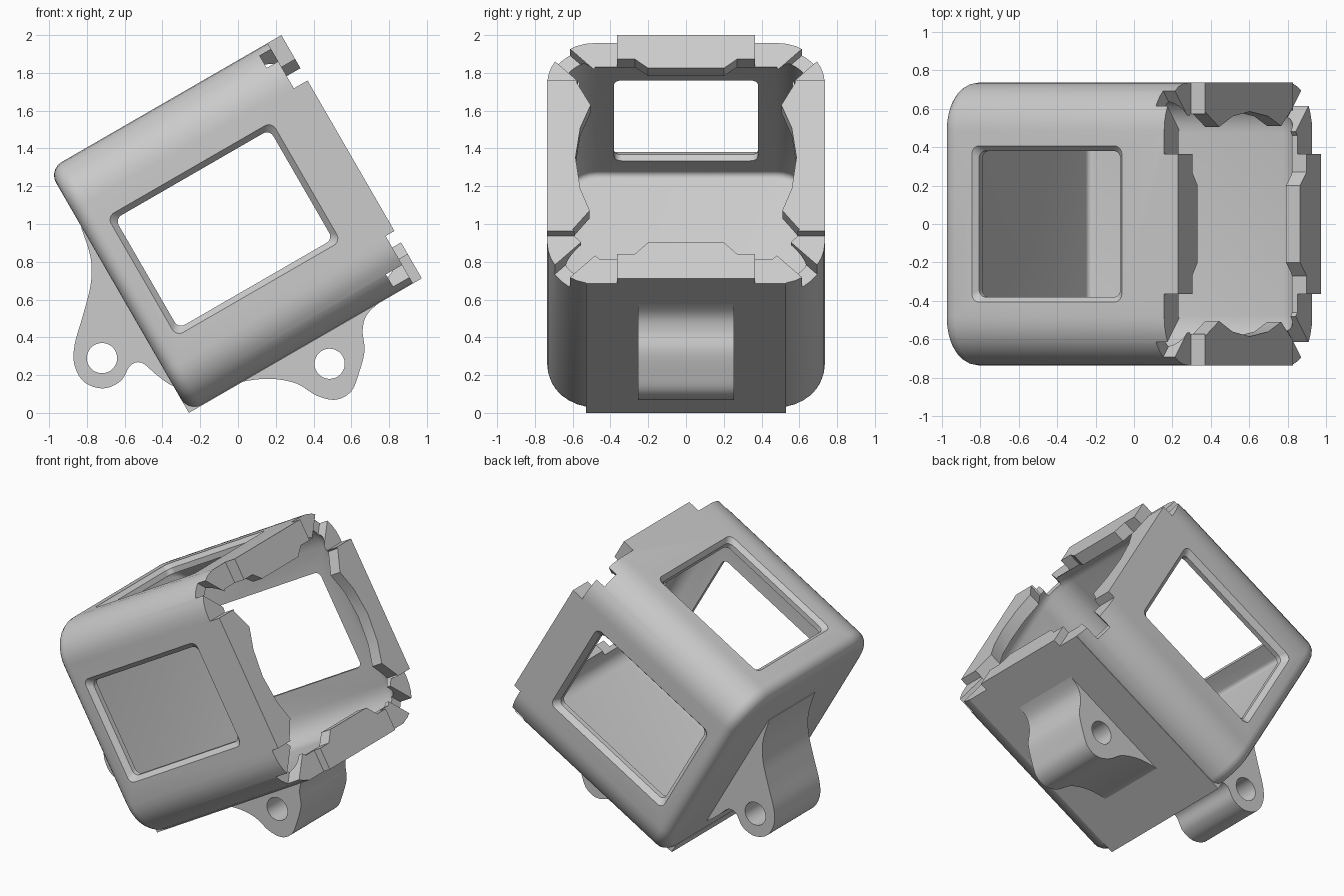
import bpy, bmesh, math
from mathutils import Matrix, Vector

cube = bpy.data.objects.get("Cube")
if cube:
    bpy.data.objects.remove(cube)

grey = bpy.data.materials.new("grey plastic")
grey.use_nodes = True
colour = (0.6, 0.6, 0.6, 1)
grey.diffuse_color = colour
grey.node_tree.nodes["Principled BSDF"].inputs["Base Color"].default_value = colour

# The cage is built upright, then tilted onto its lower edge
TILT = Matrix.Translation((-0.26, 0, 0)) @ Matrix.Rotation(math.radians(-30), 4, 'Y')
LENGTH, HALF, HEIGHT = 1.424, 0.735, 1.487


def round_rect(x0, x1, y0, y1, r, n=8):
    pts = []
    for k, (cx, cy) in enumerate([(x1 - r, y1 - r), (x0 + r, y1 - r),
                                  (x0 + r, y0 + r), (x1 - r, y0 + r)]):
        for i in range(n + 1):
            a = math.pi / 2 * (k + i / n)
            pts.append((cx + r * math.cos(a), cy + r * math.sin(a)))
    return pts


def rect(x0, x1, y0, y1):
    return [(x0, y0), (x1, y0), (x1, y1), (x0, y1)]


def spline(pts, n=6):
    """Smooth curve through the points."""
    p = [Vector(q) for q in [pts[0]] + pts + [pts[-1]]]
    out = []
    for a, b, c, d in zip(p, p[1:], p[2:], p[3:]):
        for i in range(n):
            t = i / n
            out.append(0.5 * (2 * b + (c - a) * t + (2 * a - 5 * b + 4 * c - d) * t * t
                              + (3 * b - a - 3 * c + d) * t ** 3))
    return [tuple(q) for q in out] + [pts[-1]]


def prism(name, pts, axis, start, end, grow=0, bevel_start=0, bevel_end=0):
    """Extrude a profile along an axis, optionally flaring or rounding its ends."""
    place = {'x': lambda p, q, t: (t, p, q), 'y': lambda p, q, t: (p, t, q),
             'z': lambda p, q, t: (p, q, t)}[axis]
    bm = bmesh.new()
    us, vs = [p[0] for p in pts], [p[1] for p in pts]
    cu, cv = (min(us) + max(us)) / 2, (min(vs) + max(vs)) / 2
    fu, fv = 1 + 2 * grow / (max(us) - min(us)), 1 + 2 * grow / (max(vs) - min(vs))
    low = [bm.verts.new(place(p, q, start)) for p, q in pts]
    high = [bm.verts.new(place(cu + (p - cu) * fu, cv + (q - cv) * fv, end)) for p, q in pts]
    caps = [bm.faces.new(low), bm.faces.new(high)]
    for i in range(len(pts)):
        j = (i + 1) % len(pts)
        bm.faces.new((low[i], low[j], high[j], high[i]))
    bmesh.ops.recalc_face_normals(bm, faces=bm.faces)
    for cap, width in zip(caps, (bevel_start, bevel_end)):
        if width:
            bmesh.ops.bevel(bm, geom=list(cap.edges), offset=width, segments=5,
                            profile=0.5, affect='EDGES', clamp_overlap=True)
    mesh = bpy.data.meshes.new(name)
    bm.to_mesh(mesh)
    bm.free()
    ob = bpy.data.objects.new(name, mesh)
    bpy.context.collection.objects.link(ob)
    mesh.materials.append(grey)
    return ob


def combine(ob, tool, operation='DIFFERENCE'):
    mod = ob.modifiers.new("boolean", 'BOOLEAN')
    mod.operation, mod.object, mod.solver = operation, tool, 'EXACT'
    bpy.context.view_layer.update()
    mesh = bpy.data.meshes.new_from_object(
        ob.evaluated_get(bpy.context.evaluated_depsgraph_get()))
    ob.modifiers.clear()
    ob.data = mesh
    bpy.data.objects.remove(tool)


def finish(ob):
    bpy.ops.object.select_all(action='DESELECT')
    ob.select_set(True)
    bpy.context.view_layer.objects.active = ob
    bpy.ops.object.shade_smooth_by_angle(angle=math.radians(32))


# Rounded shell with a flat base plate
cage = prism("cage", round_rect(-HALF, HALF, 0, HEIGHT, 0.25), 'x', 0, LENGTH, bevel_start=0.08)
combine(cage, prism("base_plate", rect(-0.53, 0.53, 0, 0.07), 'x', 0, LENGTH), 'UNION')

# Hollow inside, narrowing toward the open end
combine(cage, prism("cavity", round_rect(-0.665, 0.665, 0.07, 1.42, 0.19), 'x',
                    0.07, 1.34, bevel_start=0.03, bevel_end=0.1))

# Shaped opening with bulged sides
half = [(0.2, 0.22), (0.27, 0.15), (0.46, 0.15), (0.6, 0.3), (0.51, 0.415), (0.56, 0.55),
        (0.585, 0.74), (0.56, 0.92), (0.505, 1.06), (0.58, 1.2), (0.48, 1.34),
        (0.27, 1.34), (0.2, 1.285)]
opening = half + [(-y, z) for y, z in reversed(half)]
combine(cage, prism("opening", opening, 'x', 1.1, 1.6))

# Steps and diagonal slots at the four corners of the rim
for s in (-1, 1):
    for edge, z0, z1, depth in ((0.12, -0.1, 0.29, 1.37), (1.37, 1.21, 1.6, 1.34)):
        outer = sorted((s * 0.365, s * 0.9))
        combine(cage, prism("rim_step", rect(*outer, z0, z1), 'x', depth, 1.6))
        d = Vector((s, -1 if edge < 0.7 else 1)).normalized()
        n = Vector((-d.y, d.x)) * 0.055
        c = Vector((s * 0.61, edge))
        slot = [c - d * 0.2 - n, c + d * 0.2 - n, c + d * 0.2 + n, c - d * 0.2 + n]
        combine(cage, prism("rim_slot", [tuple(p) for p in slot], 'x', 1.27, 1.6))

# Side windows and top window, each with a flared edge
side = round_rect(0.175, 1.12, 0.415, 1.085, 0.04)
combine(cage, prism("side_windows", side, 'y', -1, 1))
for s in (-1, 1):
    combine(cage, prism("side_flare", side, 'y', s * (HALF - 0.035), s * (HALF + 0.005), grow=0.035))
top = round_rect(0.21, 1.06, -0.38, 0.38, 0.04)
combine(cage, prism("top_window", top, 'z', 1.2, 1.7))
combine(cage, prism("top_flare", top, 'z', HEIGHT - 0.03, HEIGHT + 0.005, grow=0.03))
cage.data.transform(TILT)
finish(cage)


# Mounting ears with a bolt hole
def ear(name, outline, root, hole):
    ob = prism(name, spline(outline) + root, 'y', -0.255, 0.255)
    x, z = hole
    combine(ob, prism("bolt_hole", round_rect(x - 0.08, x + 0.08, z - 0.08, z + 0.08, 0.0799),
                      'y', -0.5, 0.5))
    finish(ob)


ear("rear_ear",
    [(-0.83, 0.98), (-0.78, 0.82), (-0.78, 0.68), (-0.82, 0.52), (-0.865, 0.36), (-0.865, 0.25),
     (-0.81, 0.16), (-0.71, 0.13), (-0.62, 0.17), (-0.57, 0.25), (-0.51, 0.265),
     (-0.43, 0.2), (-0.36, 0.15), (-0.29, 0.12)],
    [(-0.28, 0.12), (-0.79, 1.0)], (-0.72, 0.29))
ear("lower_ear",
    [(-0.06, 0.14), (0.05, 0.17), (0.18, 0.18), (0.31, 0.155), (0.42, 0.09), (0.52, 0.07),
     (0.6, 0.115), (0.64, 0.21), (0.67, 0.33), (0.66, 0.44), (0.69, 0.53), (0.8, 0.625)],
    [(0.79, 0.64), (-0.05, 0.155)], (0.485, 0.26))
